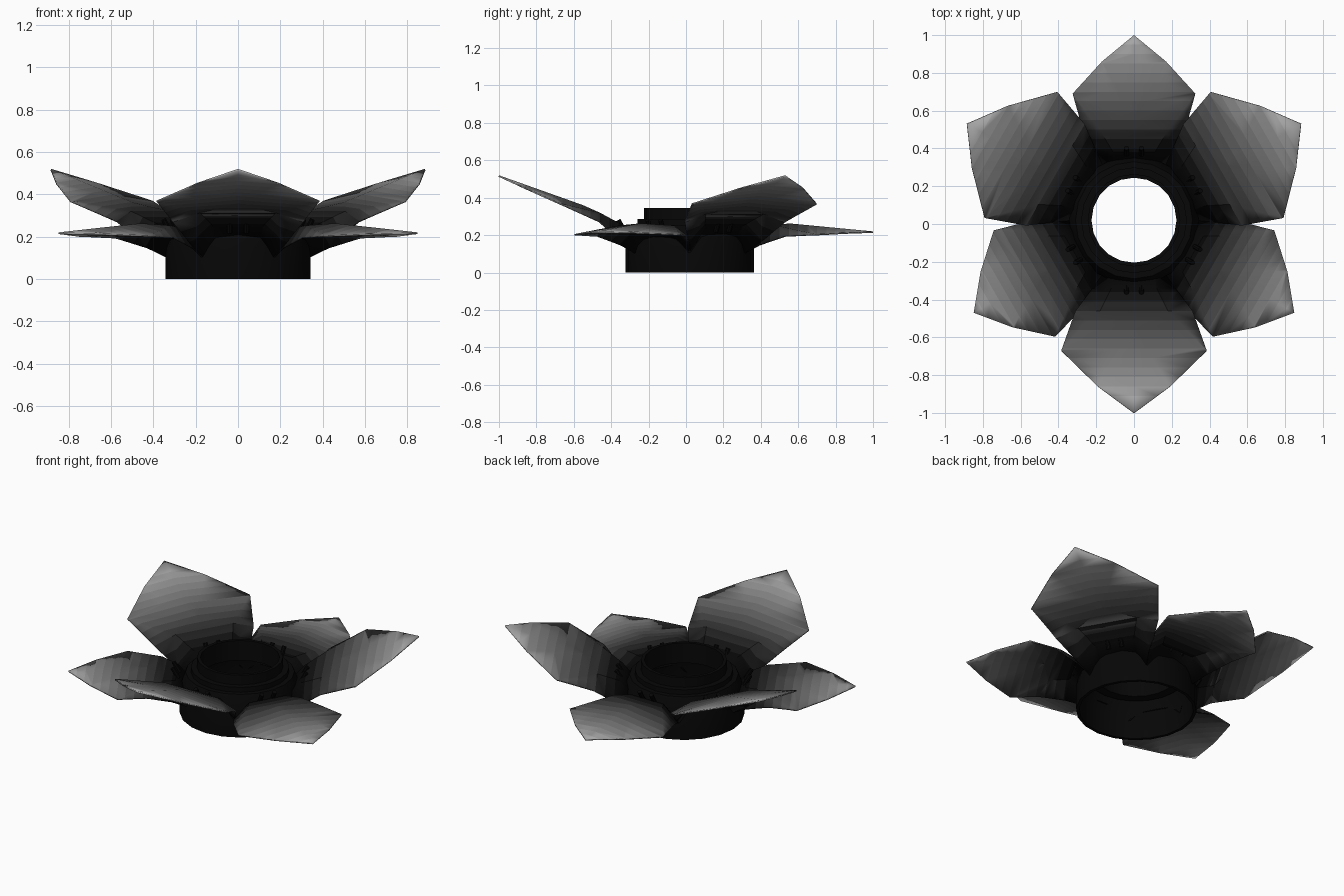
import bpy, bmesh, math
from mathutils import Vector, Matrix

if "Cube" in bpy.data.objects:
    bpy.data.objects.remove(bpy.data.objects["Cube"])

CY = 0.02  # centre of the ring in y


def material(name, v):
    m = bpy.data.materials.new(name)
    m.diffuse_color = (v, v, v, 1)
    m.use_nodes = True
    m.node_tree.nodes["Principled BSDF"].inputs["Base Color"].default_value = m.diffuse_color
    return m


BLACK = material("black", 0.002)
BANDS = 12  # petals fade from black at the root to light grey at the tip
R0, R1 = 0.38, 0.98
GREYS = [BLACK] + [material(f"grey_{i}", 0.004 + 0.4 * ((i + 0.5) / BANDS) ** 1.7) for i in range(BANDS)]


def finish(bm, name, mats, angle=35):
    me = bpy.data.meshes.new(name)
    bm.to_mesh(me)
    bm.free()
    ob = bpy.data.objects.new(name, me)
    bpy.context.collection.objects.link(ob)
    for m in mats:
        me.materials.append(m)
    bpy.ops.object.select_all(action='DESELECT')
    ob.select_set(True)
    bpy.context.view_layer.objects.active = ob
    bpy.ops.object.shade_smooth_by_angle(angle=math.radians(angle))
    return ob


def lathe(name, profile, sides=20):
    """Closed ring from an (r, z) profile."""
    bm = bmesh.new()
    rows = []
    for i in range(sides):
        a = 2 * math.pi * i / sides
        rows.append([bm.verts.new((r * math.cos(a), CY + r * math.sin(a), z)) for r, z in profile])
    n = len(profile)
    for i in range(sides):
        p, q = rows[i], rows[(i + 1) % sides]
        for j in range(n):
            k = (j + 1) % n
            bm.faces.new((p[j], q[j], q[k], p[k]))
    bmesh.ops.recalc_face_normals(bm, faces=bm.faces[:])
    return finish(bm, name, [BLACK])


def around(angle):
    return Matrix.Translation((0, CY, 0)) @ Matrix.Rotation(math.radians(angle - 90), 4, 'Z')


def petal(name, angle, pts):
    """Pointed folded petal; pts are (side, outward, height) for one half."""
    bm = bmesh.new()
    mid = {k: bm.verts.new(pts[k]) for k in "TK"}
    halves = []
    for s in (1, -1):
        h = {k: mid.get(k) or bm.verts.new((s * p[0], p[1], p[2])) for k, p in pts.items()}
        halves.append(h)
        for keys in ("TMK", "MSK", "SFK", "SEF", "EBF", "BCF", "BAC", "ADC"):
            bm.faces.new([h[k] for k in keys][::s])
    l, r = halves
    for vs in ((l["K"], l["F"], r["F"]), (l["F"], l["C"], r["C"], r["F"]), (l["C"], l["D"], r["D"], r["C"])):
        bm.faces.new(vs)
    bmesh.ops.recalc_face_normals(bm, faces=bm.faces[:])
    bm.normal_update()
    if sum(f.normal.z * f.calc_area() for f in bm.faces) < 0:
        bmesh.ops.reverse_faces(bm, faces=bm.faces[:])
    # cut into grey bands
    for i in range(BANDS):
        y = R0 + (R1 - R0) * i / BANDS
        bmesh.ops.bisect_plane(bm, geom=bm.verts[:] + bm.edges[:] + bm.faces[:],
                               plane_co=(0, y, 0), plane_no=(0, 1, 0))
    for f in bm.faces:
        t = (f.calc_center_median().y - R0) / (R1 - R0)
        f.material_index = 0 if t < 0 else min(BANDS, 1 + int(t * BANDS))
    bm.transform(around(angle))
    ob = finish(bm, name, GREYS, 30)
    sol = ob.modifiers.new("thickness", 'SOLIDIFY')
    sol.thickness = 0.008
    sol.offset = -1


# hollow base with stepped collar
lathe("base_ring", [(0.325, 0), (0.343, 0), (0.343, 0.15), (0.325, 0.22), (0.31, 0.255),
                    (0.25, 0.255), (0.25, 0.235), (0.295, 0.235), (0.325, 0.14)])
lathe("middle_collar", [(0.24, 0.22), (0.28, 0.22), (0.28, 0.285), (0.24, 0.285)])
lathe("top_collar", [(0.225, 0.22), (0.245, 0.22), (0.245, 0.345), (0.225, 0.345)])

# T tip, M edge middle, S shoulder, E side, B side base, K keel, F floor corner, C/D/A root
upper = dict(T=(0, 1.02, 0.52), M=(0.19, 0.88, 0.455), S=(0.385, 0.69, 0.37), E=(0.31, 0.48, 0.275),
             B=(0.22, 0.36, 0.16), K=(0, 0.57, 0.36), F=(0.18, 0.48, 0.32), C=(0.12, 0.36, 0.255),
             D=(0.11, 0.3, 0.19), A=(0.165, 0.28, 0.1))
lower = dict(T=(0, 0.98, 0.22), M=(0.17, 0.84, 0.215), S=(0.325, 0.67, 0.206), E=(0.28, 0.51, 0.198),
             B=(0.215, 0.37, 0.15), K=(0, 0.53, 0.263), F=(0.17, 0.46, 0.252), C=(0.11, 0.36, 0.235),
             D=(0.1, 0.3, 0.17), A=(0.165, 0.28, 0.1))
for i, a in enumerate((30, 150, 270)):
    petal(f"upper_petal_{i + 1}", a, upper)
for i, a in enumerate((90, 210, 330)):
    petal(f"lower_petal_{i + 1}", a, lower)

# pairs of leaning pins at each petal root
for i in range(6):
    bm = bmesh.new()
    for s in (-0.04, 0.04):
        m = (around(30 + 60 * i) @ Matrix.Translation((s, 0.365, 0.25))
             @ Matrix.Rotation(math.radians(-30), 4, 'X'))
        bmesh.ops.create_cone(bm, cap_ends=True, segments=8, radius1=0.013, radius2=0.013,
                              depth=0.07, matrix=m)
    finish(bm, f"petal_pins_{i + 1}", [BLACK])
